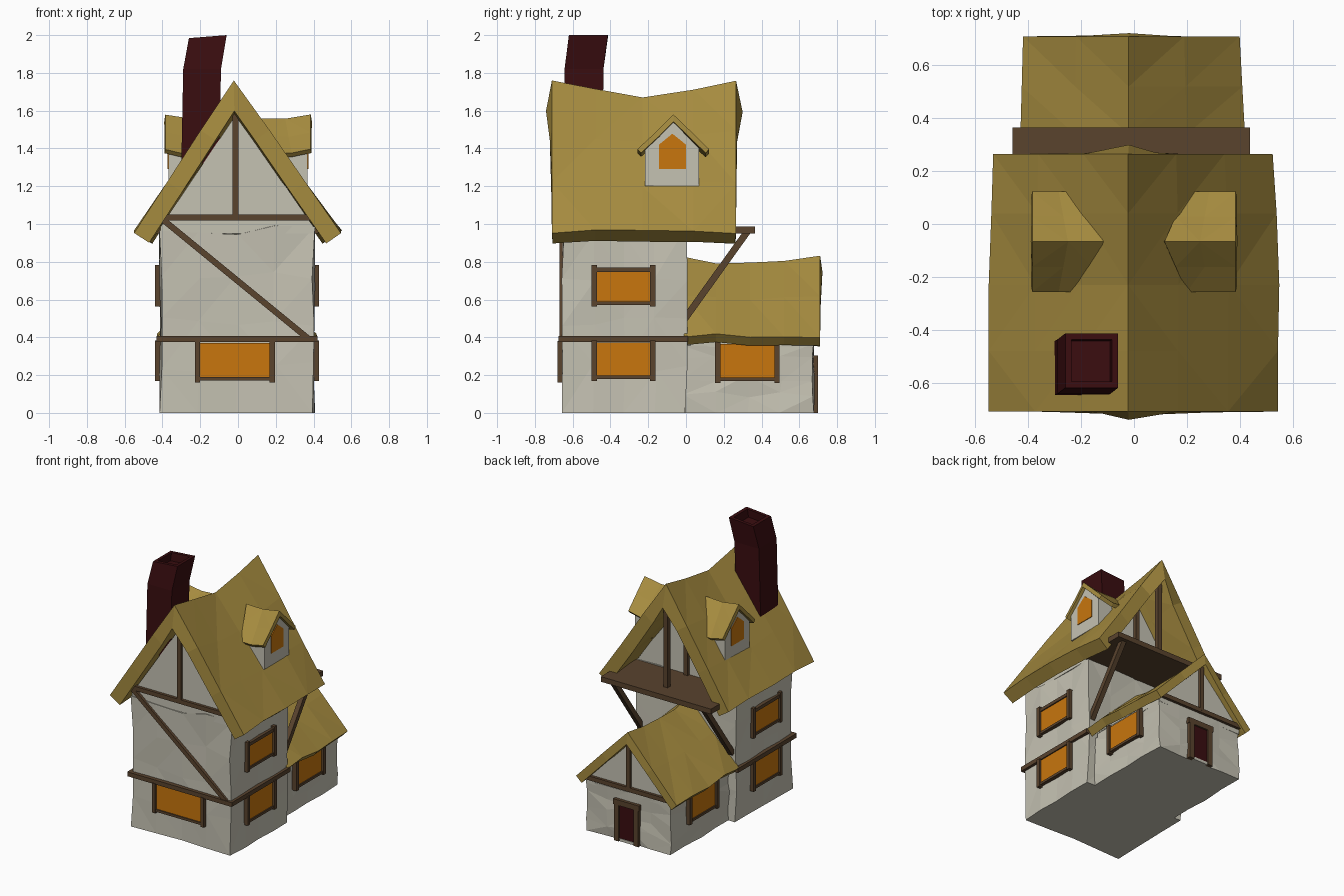
import bpy, bmesh, random
from mathutils import Vector, Matrix

if "Cube" in bpy.data.objects:
    bpy.data.objects.remove(bpy.data.objects["Cube"])

random.seed(4)


def material(name, rgb):
    m = bpy.data.materials.new(name)
    m.diffuse_color = (*rgb, 1)
    m.use_nodes = True
    m.node_tree.nodes["Principled BSDF"].inputs["Base Color"].default_value = m.diffuse_color
    return m


PLASTER = material("plaster", (0.56, 0.54, 0.45))
THATCH = material("thatch", (0.38, 0.26, 0.05))
WOOD = material("dark wood", (0.10, 0.056, 0.027))
GLASS = material("amber glass", (0.58, 0.18, 0.004))
BRICK = material("dark red", (0.042, 0.004, 0.005))


def finish(name, bm, mat, fix=True):
    if fix:
        bmesh.ops.recalc_face_normals(bm, faces=bm.faces)
    me = bpy.data.meshes.new(name)
    bm.to_mesh(me)
    bm.free()
    me.materials.append(mat)
    ob = bpy.data.objects.new(name, me)
    bpy.context.collection.objects.link(ob)
    return ob


def box(name, a, b, mat, cuts=0, jitter=0.0):
    """Box between two opposite corners, optionally lumpy."""
    a, b = Vector(a), Vector(b)
    bm = bmesh.new()
    bmesh.ops.create_cube(bm, size=1)
    if cuts:
        bmesh.ops.subdivide_edges(bm, edges=bm.edges[:], cuts=cuts, use_grid_fill=True)
    for v in bm.verts:
        v.co = Vector([(a[i] + b[i]) / 2 + v.co[i] * abs(b[i] - a[i]) for i in range(3)])
        if jitter:
            ground = v.co.z < 0.001
            v.co += Vector([random.uniform(-1, 1) * jitter * k for k in (1, 1, 3)])
            if ground:
                v.co.z = 0
    if jitter:
        bmesh.ops.triangulate(bm, faces=bm.faces[:])
    return finish(name, bm, mat)


def beam(name, p, q, mat=WOOD, w=0.032, d=0.032):
    """Square timber from p to q."""
    p, q = Vector(p), Vector(q)
    bm = bmesh.new()
    rot = (q - p).to_track_quat('Z', 'Y').to_matrix().to_4x4()
    bmesh.ops.create_cube(bm, size=1, matrix=Matrix.Translation((p + q) / 2) @ rot
                          @ Matrix.Diagonal((w, d, (q - p).length, 1)))
    return finish(name, bm, mat)


def prism(name, profile, offset, mat):
    """Solid made by sweeping a flat outline along an offset."""
    bm = bmesh.new()
    f = bm.faces.new([bm.verts.new(p) for p in profile])
    new = bmesh.ops.extrude_face_region(bm, geom=[f])["geom"]
    bmesh.ops.translate(bm, vec=offset, verts=[v for v in new if isinstance(v, bmesh.types.BMVert)])
    if not f.is_valid or len(bm.faces) < len(profile) + 2:
        bm.faces.new(bm.verts[:len(profile)])
    return finish(name, bm, mat)


def sheet(name, rows, thickness, jitter):
    """Thatch sheet from rows of points, thickened downwards."""
    bm = bmesh.new()
    vs = [[bm.verts.new(p) for p in r] for r in rows]
    n = len(vs[0])
    for i, r in enumerate(vs):
        for j, v in enumerate(r):
            edge = j in (0, n - 1) or i in (0, len(vs) - 1)
            v.co.z += random.uniform(-1, 1) * jitter * (0.5 if edge else 1)
    for r, s in zip(vs, vs[1:]):
        for j in range(n - 1):
            bm.faces.new((r[j], r[j + 1], s[j + 1], s[j]))
    bm.normal_update()
    if sum(f.normal.z for f in bm.faces) < 0:
        bmesh.ops.reverse_faces(bm, faces=bm.faces[:])
    bmesh.ops.triangulate(bm, faces=bm.faces[:])
    ob = finish(name, bm, THATCH, fix=False)
    mod = ob.modifiers.new("thickness", 'SOLIDIFY')
    mod.thickness, mod.offset, mod.use_even_offset = thickness, -1, True
    return ob


def gable_rows(stations, ridge_x, steps):
    """Rows across a pitched roof; station = (y, left x, right x, eave z, ridge z)."""
    rows = []
    for y, xl, xr, ze, zr in stations:
        l, m, r = Vector((xl, y, ze)), Vector((ridge_x, y, zr)), Vector((xr, y, ze))
        rows.append([l.lerp(m, t / steps) for t in range(steps)]
                    + [m.lerp(r, t / steps) for t in range(steps + 1)])
    return rows


def window(name, P, u0, u1, z0, z1, top=True):
    """Framed window; P maps (u, z, depth) onto a wall."""
    box(name + "_glass", P(u0, z0, 0.008), P(u1, z1, 0.016), GLASS)
    t = 0.028
    for tag, u in (("a", u0 - t), ("b", u1)):
        box(name + "_jamb_" + tag, P(u, z0 - t, -0.01), P(u + t, z1 + 0.01 + t * top, 0.03), WOOD)
    box(name + "_sill", P(u0, z0 - t + 0.01, -0.01), P(u1, z0, 0.024), WOOD)
    if top:
        box(name + "_lintel", P(u0, z1, -0.01), P(u1, z1 + t - 0.004, 0.024), WOOD)


# Walls of the tall house and the low rear wing
box("house_walls", (-0.41, -0.65, 0), (0.40, 0, 0.97), PLASTER, 3, 0.009)
prism("house_gable", [(-0.41, -0.65, 0.95), (0.40, -0.65, 0.95), (0.40, -0.65, 0.985), (-0.01, -0.65, 1.58),
                      (-0.41, -0.65, 0.985)], (0, 0.65, 0), PLASTER)
box("wing_walls", (-0.35, -0.02, 0), (0.34, 0.675, 0.37), PLASTER, 3, 0.008)
prism("wing_gable", [(-0.35, 0.675, 0.35), (0.34, 0.675, 0.35), (0.34, 0.675, 0.385), (-0.01, 0.675, 0.74),
                     (-0.35, 0.675, 0.385)], (0, -0.65, 0), PLASTER)

# Sagging thatched roofs
sheet("main_roof", gable_rows([(-0.71, -0.55, 0.545, 0.955, 1.76), (-0.48, -0.55, 0.545, 0.965, 1.71),
                               (-0.23, -0.55, 0.55, 0.965, 1.675), (0.04, -0.54, 0.54, 0.965, 1.71),
                               (0.265, -0.533, 0.525, 0.95, 1.76)], -0.022, 3), 0.095, 0.012)
sheet("wing_roof", gable_rows([(-0.01, -0.43, 0.415, 0.405, 0.825), (0.16, -0.43, 0.415, 0.415, 0.80),
                               (0.34, -0.43, 0.42, 0.40, 0.79), (0.52, -0.425, 0.41, 0.405, 0.805),
                               (0.71, -0.42, 0.40, 0.395, 0.83)], -0.02, 2), 0.06, 0.01)

# Leaning chimney with a sunken flue
bm = bmesh.new()
rings = [[bm.verts.new((cx + sx * 0.1, cy + sy * 0.103, z + tilt * sx))
          for sx, sy in ((-1, -1), (1, -1), (1, 1), (-1, 1))]
         for cx, cy, z, tilt in ((-0.20, -0.545, 1.32, 0), (-0.19, -0.54, 1.82, 0), (-0.16, -0.517, 1.992, 0.008))]
for a, b in zip(rings, rings[1:]):
    for i in range(4):
        bm.faces.new((a[i], a[(i + 1) % 4], b[(i + 1) % 4], b[i]))
bm.faces.new(rings[0][::-1])
top = bm.faces.new(rings[-1])
bm.normal_update()
bmesh.ops.inset_region(bm, faces=[top], thickness=0.034)
flue = bmesh.ops.extrude_face_region(bm, geom=[top])["geom"]
bmesh.ops.translate(bm, vec=(-0.006, -0.005, -0.06), verts=[v for v in flue if isinstance(v, bmesh.types.BMVert)])
if top.is_valid:
    bm.faces.remove(top)
finish("chimney", bm, BRICK)

# Front timbers and window
beam("front_band", (-0.43, -0.66, 0.39), (0.415, -0.66, 0.39))
beam("front_gable_tie", (-0.40, -0.655, 1.035), (0.385, -0.655, 1.035))
beam("front_king_post", (-0.013, -0.655, 1.03), (-0.013, -0.655, 1.59))
beam("front_brace", (-0.40, -0.655, 1.025), (0.37, -0.655, 0.395))
window("front_window", lambda u, z, d: (u, -0.65 - d, z), -0.20, 0.168, 0.19, 0.37, False)

# Rear balcony under the roof overhang
box("balcony_deck", (-0.46, -0.01, 0.95), (0.44, 0.365, 0.988), WOOD)
beam("balcony_post", (-0.013, 0.24, 0.98), (-0.013, 0.24, 1.60))
beam("rear_king_post", (-0.013, 0.006, 0.98), (-0.013, 0.006, 1.58))

# Wing gable timbers and door
beam("wing_gable_tie", (-0.37, 0.68, 0.40), (0.36, 0.68, 0.40), w=0.03)
beam("wing_king_post", (-0.013, 0.68, 0.40), (-0.013, 0.68, 0.75), w=0.03)
box("door", (-0.06, 0.66, 0.02), (0.06, 0.688, 0.27), BRICK)
for side in (-1, 1):
    box("door_jamb", (side * 0.06, 0.66, 0), (side * 0.10, 0.70, 0.28), WOOD)
box("door_lintel", (-0.105, 0.66, 0.265), (0.105, 0.70, 0.305), WOOD)
box("door_step", (-0.06, 0.66, 0), (0.06, 0.692, 0.02), PLASTER)

# Side details, repeated on both sides
for s, tag in ((1, "right"), (-1, "left")):
    house = 0.40 if s > 0 else 0.41
    wing = 0.34 if s > 0 else 0.35
    on_house = lambda u, z, d: (s * (house + d), u, z)
    on_wing = lambda u, z, d: (s * (wing + d), u, z)
    beam(tag + "_band", (s * (house + 0.006), -0.672, 0.39), (s * (house + 0.006), 0.01, 0.39))
    window(tag + "_upper_window", on_house, -0.472, -0.19, 0.59, 0.745)
    window(tag + "_lower_window", on_house, -0.472, -0.19, 0.198, 0.372, False)
    window(tag + "_wing_window", on_wing, 0.182, 0.468, 0.187, 0.365, False)
    beam(tag + "_balcony_brace", (s * 0.37, -0.005, 0.50), (s * 0.37, 0.325, 0.96), w=0.036, d=0.036)

    # Dormer: wall, pointed window, little roof
    prism(tag + "_dormer_wall", [(s * 0.25, y, z) for y, z in ((-0.217, 1.2), (0.07, 1.2), (0.07, 1.40),
                                                               (-0.073, 1.545), (-0.217, 1.40))],
          (s * 0.118, 0, 0), PLASTER)
    prism(tag + "_dormer_glass", [(s * 0.366, y, z) for y, z in ((-0.143, 1.29), (0.0, 1.29), (0.0, 1.42),
                                                                 (-0.072, 1.478), (-0.143, 1.42))],
          (s * 0.007, 0, 0), GLASS)
    rows = []
    for ridge, eave, dz in ((0.115, 0.20, -0.015), (0.25, 0.285, -0.02), (0.385, 0.385, 0)):
        rows.append([(s * (ridge + (eave - ridge) * abs(k) / 2), -0.067 + k * 0.095,
                      1.578 + dz - abs(k) * 0.092) for k in (-2, -1, 0, 1, 2)])
    sheet(tag + "_dormer_roof", rows, 0.028, 0.006)
